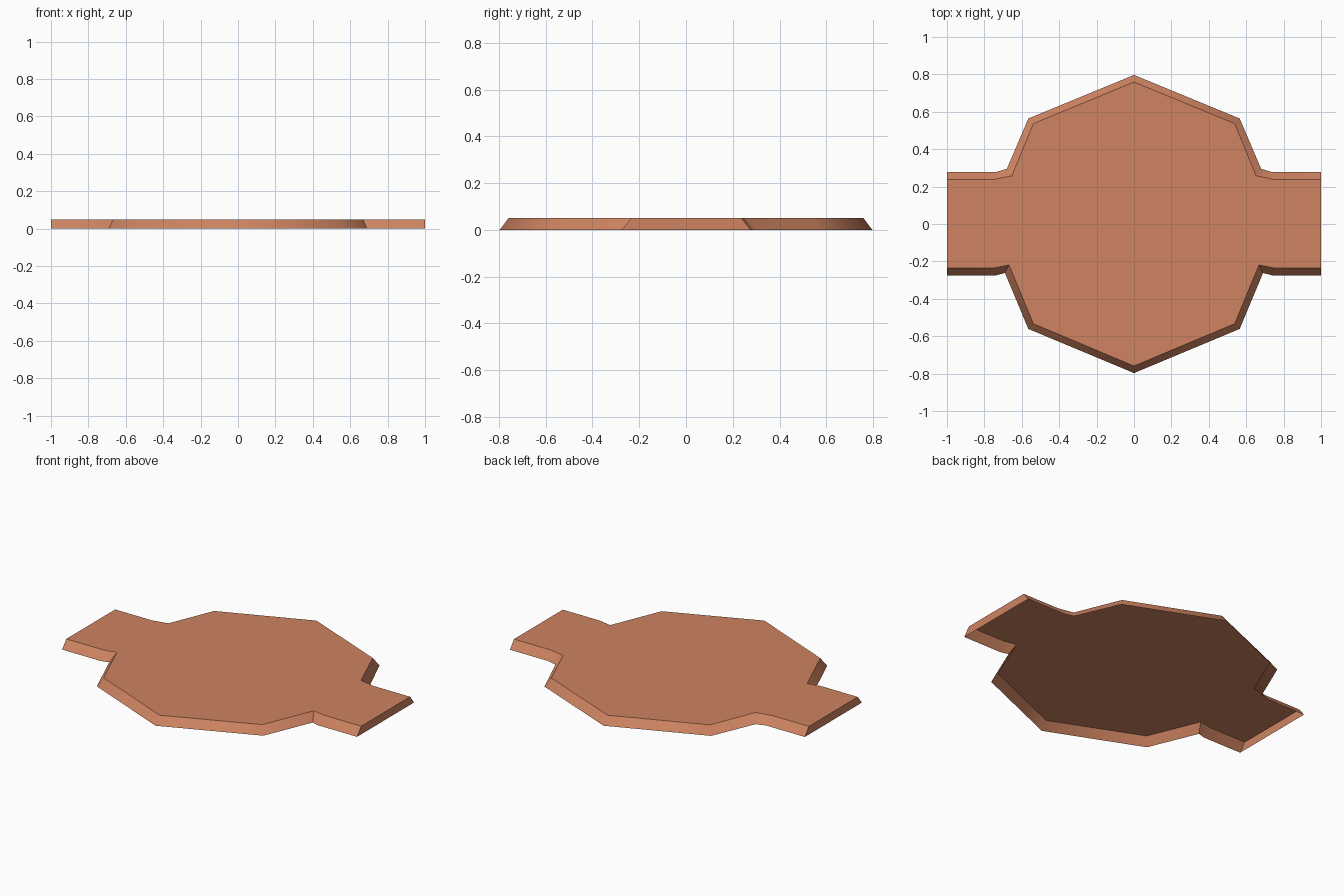
import bpy, bmesh, math

if "Cube" in bpy.data.objects:
    bpy.data.objects.remove(bpy.data.objects["Cube"])

HEIGHT = 0.05

# Quarter outlines from the centre tip to the arm end; back (+y) and front (-y)
base_back = [(0, 0.797), (0.565, 0.564), (0.68, 0.295), (0.74, 0.277), (1, 0.277)]
base_front = [(0, 0.797), (0.565, 0.561), (0.69, 0.262), (0.74, 0.275), (1, 0.275)]
rim_back = [(0, 0.759), (0.538, 0.537), (0.653, 0.258), (0.75, 0.238), (1, 0.238)]
rim_front = [(0, 0.759), (0.538, 0.533), (0.668, 0.219), (0.75, 0.235), (1, 0.235)]


def outline(back, front):
    """Full counter-clockwise outline, mirrored left to right."""
    left_back = [(-x, y) for x, y in back[1:]]
    left_front = [(-x, -y) for x, y in reversed(front[1:])]
    right_front = [(x, -y) for x, y in front]
    return list(reversed(back)) + left_back + left_front + right_front


# Shallow plate: flat top, sloping edges, open underneath
bm = bmesh.new()
low = [bm.verts.new((x, y, 0)) for x, y in outline(base_back, base_front)]
high = [bm.verts.new((x, y, HEIGHT)) for x, y in outline(rim_back, rim_front)]
bm.faces.new(high)
for i in range(len(low)):
    j = (i + 1) % len(low)
    bm.faces.new((low[i], low[j], high[j], high[i]))

mesh = bpy.data.meshes.new("plate")
bm.to_mesh(mesh)
bm.free()
plate = bpy.data.objects.new("plate", mesh)
bpy.context.collection.objects.link(plate)

# Single copper colour
copper = bpy.data.materials.new("copper")
copper.diffuse_color = (0.62, 0.23, 0.12, 1)
copper.use_nodes = True
copper.node_tree.nodes["Principled BSDF"].inputs["Base Color"].default_value = copper.diffuse_color
mesh.materials.append(copper)

# Walls blend into each other, the top edge stays sharp
bpy.context.view_layer.objects.active = plate
plate.select_set(True)
bpy.ops.object.shade_smooth_by_angle(angle=math.radians(46))
